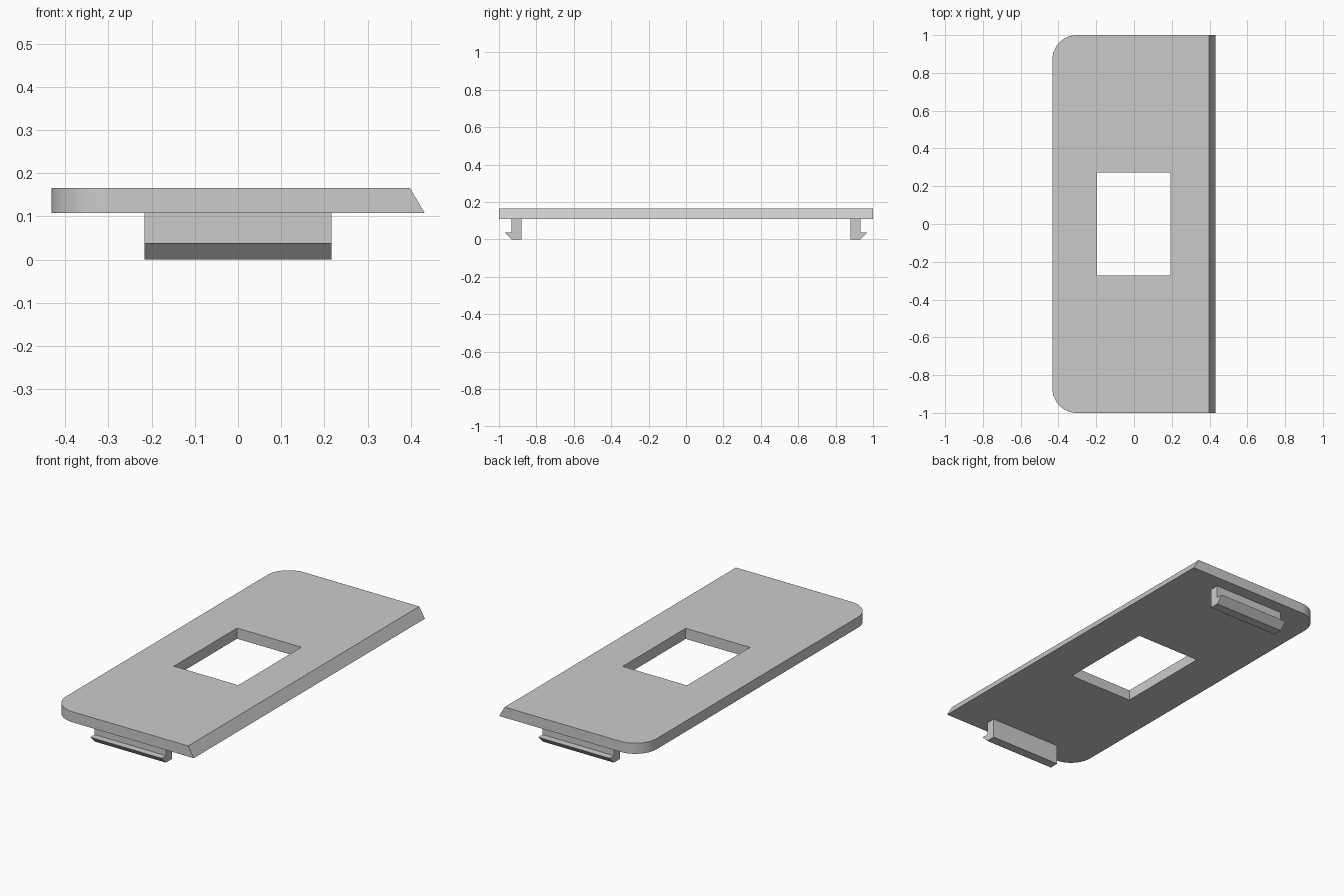
import bpy, bmesh
from math import sin, cos, pi
from mathutils import Vector

cube = bpy.data.objects.get("Cube")
if cube:
    bpy.data.objects.remove(cube)

grey = bpy.data.materials.new("matte_grey")
grey.use_nodes = True
COLOUR = (0.6, 0.6, 0.6, 1)
grey.diffuse_color = COLOUR
grey.node_tree.nodes["Principled BSDF"].inputs["Base Color"].default_value = COLOUR

HALF_X, HALF_Y = 0.432, 1.0
Z_BOTTOM, Z_TOP = 0.108, 0.166
RADIUS, BEVEL, STEPS = 0.13, 0.034, 16


def extruded(name, loops, offset):
    """Fill closed loops (outline, then holes) and extrude them by offset."""
    bm = bmesh.new()
    edges = []
    for loop in loops:
        verts = [bm.verts.new(p) for p in loop]
        edges += [bm.edges.new((v, verts[i - 1])) for i, v in enumerate(verts)]
    bmesh.ops.triangle_fill(bm, edges=edges, use_beauty=True, use_dissolve=False)
    ext = bmesh.ops.extrude_face_region(bm, geom=bm.faces[:], use_keep_orig=True)
    moved = [g for g in ext["geom"] if isinstance(g, bmesh.types.BMVert)]
    bmesh.ops.translate(bm, verts=moved, vec=Vector(offset))
    # Slope the straight long edge of the plate
    if name == "cover_plate":
        for v in moved:
            if v.co.x > HALF_X - 0.001:
                v.co.x -= BEVEL
    bmesh.ops.recalc_face_normals(bm, faces=bm.faces[:])
    mesh = bpy.data.meshes.new(name)
    bm.to_mesh(mesh)
    bm.free()
    mesh.materials.append(grey)
    obj = bpy.data.objects.new(name, mesh)
    bpy.context.collection.objects.link(obj)
    return obj


def corner(sign, start):
    """Rounded corner on the -x side."""
    cx, cy = -HALF_X + RADIUS, sign * (HALF_Y - RADIUS)
    angles = [start + pi / 2 * i / STEPS for i in range(STEPS + 1)]
    return [(cx + RADIUS * cos(a), cy + RADIUS * sin(a), Z_BOTTOM) for a in angles]


# Cover plate with two rounded corners, a sloped edge and a window
outline = [(HALF_X, -HALF_Y, Z_BOTTOM), (HALF_X, HALF_Y, Z_BOTTOM)]
outline += corner(1, pi / 2) + corner(-1, pi)
window = [(x, y, Z_BOTTOM) for x, y in
          [(-0.197, -0.273), (0.193, -0.273), (0.193, 0.273), (-0.197, 0.273)]]
plate = extruded("cover_plate", [outline, window], (0, 0, Z_TOP - Z_BOTTOM))
bpy.context.view_layer.objects.active = plate
plate.select_set(True)
bpy.ops.object.shade_smooth_by_angle(angle=pi / 6)

# Snap clips with outward hooks under both short ends
CLIP_HALF = 0.216
hook = [(0.88, 0), (0.932, 0), (0.97, 0.038), (0.932, 0.038),
        (0.932, Z_BOTTOM), (0.88, Z_BOTTOM)]
for name, side in (("front_clip", -1), ("back_clip", 1)):
    profile = [(-CLIP_HALF, side * y, z) for y, z in hook]
    extruded(name, [profile], (2 * CLIP_HALF, 0, 0))
